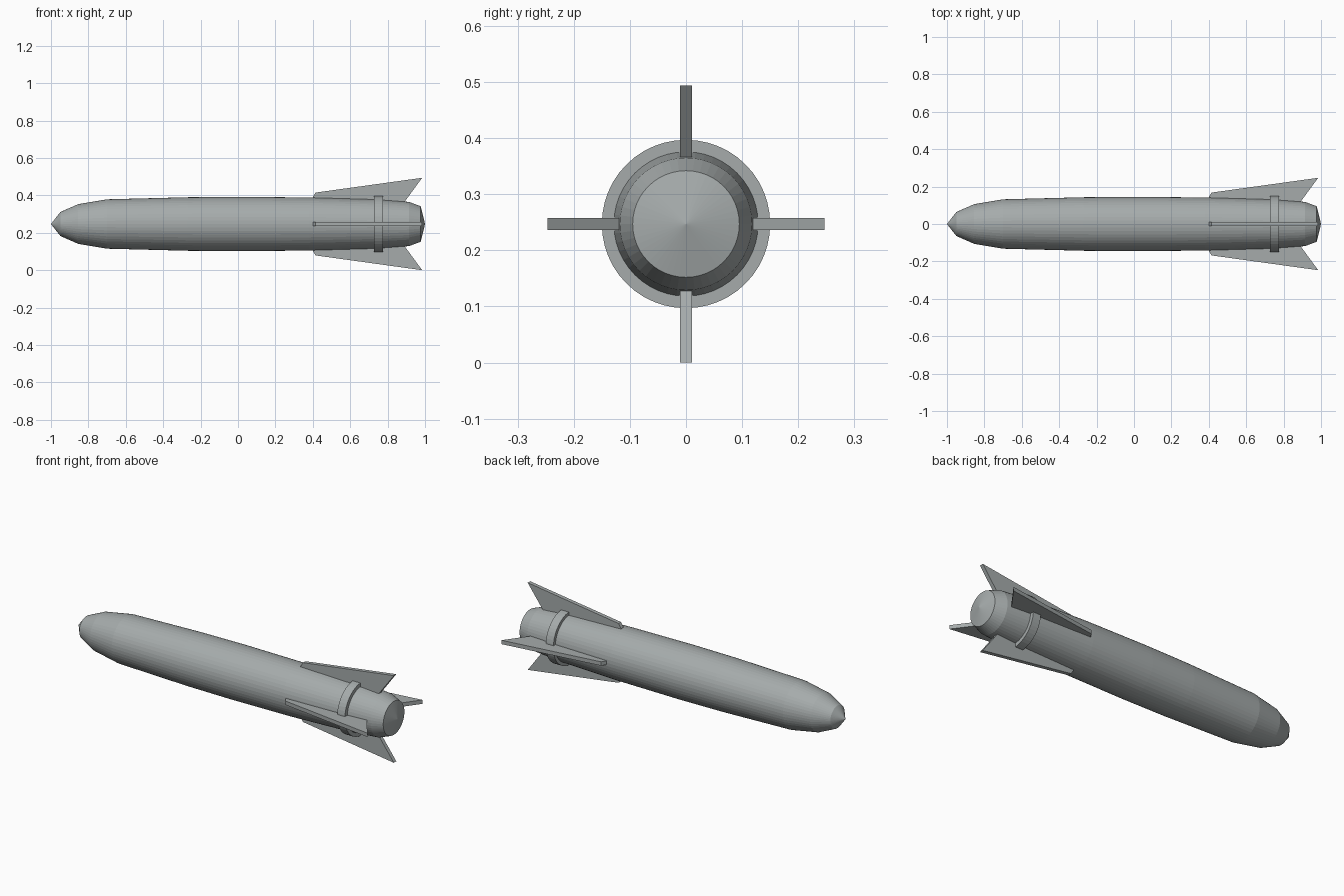
import bpy, bmesh, math
from mathutils import Matrix

AXIS_Z = 0.247
SIDES = 48

cube = bpy.data.objects.get("Cube")
if cube:
    bpy.data.objects.remove(cube, do_unlink=True)

grey = bpy.data.materials.new("metal_grey")
grey.use_nodes = True
colour = (0.38, 0.41, 0.41, 1)
grey.diffuse_color = colour
grey.node_tree.nodes["Principled BSDF"].inputs["Base Color"].default_value = colour


def finish(name, bm):
    """Turn a bmesh built around the x axis into a lifted object."""
    bmesh.ops.remove_doubles(bm, verts=bm.verts, dist=1e-5)
    bmesh.ops.recalc_face_normals(bm, faces=bm.faces)
    mesh = bpy.data.meshes.new(name)
    bm.to_mesh(mesh)
    bm.free()
    mesh.materials.append(grey)
    obj = bpy.data.objects.new(name, mesh)
    obj.location.z = AXIS_Z
    bpy.context.collection.objects.link(obj)
    return obj


def lathe(name, profile, closed=False):
    """Spin (x, radius) points around the x axis."""
    bm = bmesh.new()
    verts = [bm.verts.new((x, 0, r)) for x, r in profile]
    edges = [bm.edges.new(pair) for pair in zip(verts, verts[1:])]
    if closed:
        edges.append(bm.edges.new((verts[-1], verts[0])))
    bmesh.ops.spin(bm, geom=verts + edges, cent=(0, 0, 0), axis=(1, 0, 0),
                   angle=math.tau, steps=SIDES)
    return finish(name, bm)


# Body with pointed nose and shallow conical tail
lathe("body", [(-1, 0), (-0.95, 0.064), (-0.855, 0.106), (-0.7, 0.132),
               (-0.27, 0.143), (0, 0.145), (0.38, 0.142), (0.73, 0.132),
               (0.915, 0.118), (0.977, 0.095), (1, 0)])

# Raised band around the tail
lathe("tail_band", [(0.727, 0.12), (0.727, 0.15), (0.775, 0.15),
                    (0.775, 0.12)], closed=True)

# Four swept fins
FIN = [(0.4, 0.12), (0.4, 0.145), (0.415, 0.168), (0.985, 0.247), (0.89, 0.118)]
for i, side in enumerate(("top", "front", "bottom", "back")):
    bm = bmesh.new()
    face = bm.faces.new([bm.verts.new((x, -0.011, r)) for x, r in FIN])
    side_geom = bmesh.ops.extrude_face_region(bm, geom=[face])["geom"]
    moved = [g for g in side_geom if isinstance(g, bmesh.types.BMVert)]
    bmesh.ops.translate(bm, verts=moved, vec=(0, 0.022, 0))
    bm.transform(Matrix.Rotation(i * math.pi / 2, 4, "X"))
    finish("fin_" + side, bm)
